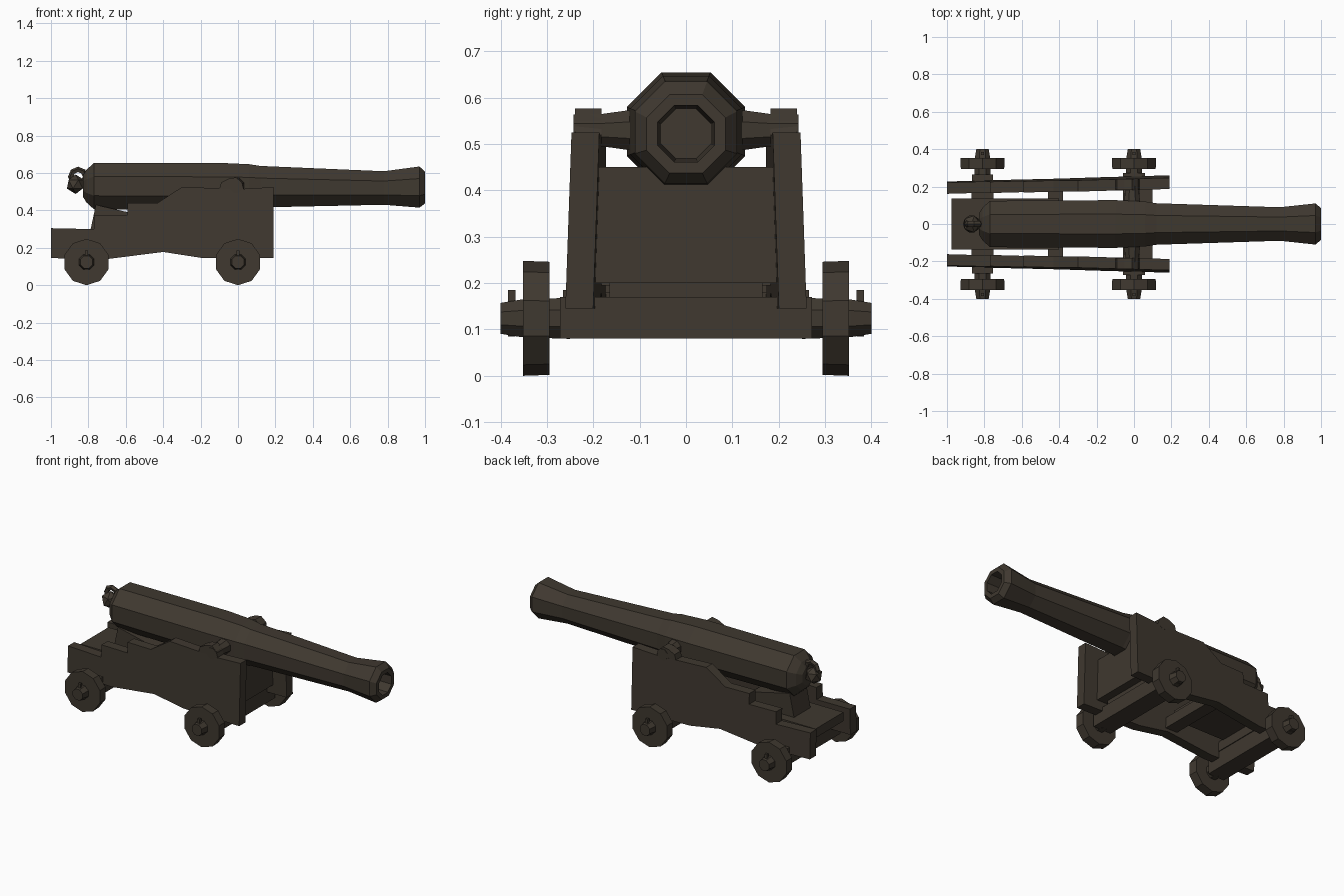
import bpy, bmesh, math
from mathutils import Matrix, Vector

if "Cube" in bpy.data.objects:
    bpy.data.objects.remove(bpy.data.objects["Cube"])

wood = bpy.data.materials.new("dark brown")
wood.diffuse_color = (0.05, 0.04, 0.029, 1)
wood.use_nodes = True
wood.node_tree.nodes["Principled BSDF"].inputs["Base Color"].default_value = wood.diffuse_color


def finish(name, bm):
    bmesh.ops.recalc_face_normals(bm, faces=bm.faces)
    me = bpy.data.meshes.new(name)
    bm.to_mesh(me)
    bm.free()
    me.materials.append(wood)
    ob = bpy.data.objects.new(name, me)
    bpy.context.collection.objects.link(ob)
    return ob


def box(name, x0, x1, y0, y1, z0, z1):
    bm = bmesh.new()
    bmesh.ops.create_cube(bm, size=1)
    for v in bm.verts:
        v.co = Vector(((x0 + x1) / 2 + v.co.x * (x1 - x0),
                       (y0 + y1) / 2 + v.co.y * (y1 - y0),
                       (z0 + z1) / 2 + v.co.z * (z1 - z0)))
    return finish(name, bm)


def lathe(name, rings, sides, axis, turn=0.0):
    """rings: (position along axis, radius, centre x or y, centre z)"""
    bm = bmesh.new()
    loops = []
    for p, r, c, cz in rings:
        loop = []
        for i in range(sides):
            a = 2 * math.pi * i / sides + turn
            u, w = c + r * math.cos(a), cz + r * math.sin(a)
            loop.append(bm.verts.new((p, u, w) if axis == 'X' else (u, p, w)))
        loops.append(loop)
    for a, b in zip(loops, loops[1:]):
        for i in range(sides):
            j = (i + 1) % sides
            bm.faces.new((a[i], a[j], b[j], b[i]))
    bm.faces.new(loops[0])
    bm.faces.new(loops[-1])
    return finish(name, bm)


def prism(name, profile, ya, yb):
    """side profile (x, z) between two y functions"""
    bm = bmesh.new()
    a = [bm.verts.new((x, ya(x, z), z)) for x, z in profile]
    b = [bm.verts.new((x, yb(x, z), z)) for x, z in profile]
    n = len(profile)
    bm.faces.new(a)
    bm.faces.new(b)
    for i in range(n):
        j = (i + 1) % n
        bm.faces.new((a[i], a[j], b[j], b[i]))
    return finish(name, bm)


# barrel with flared muzzle and hollow bore
lathe("barrel", [(x, r, 0, z) for x, r, z in (
    (-0.83, 0.06, 0.53), (-0.81, 0.095, 0.53), (-0.77, 0.134, 0.53),
    (-0.1, 0.138, 0.527), (0.06, 0.13, 0.527), (0.12, 0.12, 0.527),
    (0.78, 0.097, 0.52), (0.97, 0.119, 0.525), (1.0, 0.092, 0.522),
    (1.0, 0.066, 0.522), (0.75, 0.058, 0.522))], 8, 'X', math.pi / 8)

# knob and ring at the breech
bm = bmesh.new()
bmesh.ops.create_icosphere(bm, subdivisions=1, radius=0.052,
                           matrix=Matrix.Translation((-0.868, 0, 0.54)))
finish("breech_knob", bm)
bpy.ops.mesh.primitive_torus_add(major_segments=8, minor_segments=5, major_radius=0.038,
                                 minor_radius=0.016, location=(-0.855, 0, 0.58),
                                 rotation=(math.pi / 2, 0, 0))
bpy.context.object.name = "breech_ring"
bpy.context.object.data.materials.append(wood)

# stepped side cheeks
cheek = [(-1, 0.145), (-0.7, 0.14), (-0.4, 0.178), (-0.2, 0.147), (0.19, 0.145),
         (0.19, 0.525), (0.02, 0.515), (-0.3, 0.525), (-0.43, 0.44), (-0.59, 0.44),
         (-0.59, 0.375), (-0.77, 0.375), (-0.77, 0.3), (-1, 0.305)]


def inner(x, z):
    return 0.167 + (x + 1) * 0.028 - (z - 0.145) * 0.035


for s, side in ((-1, "right"), (1, "left")):
    prism(side + "_cheek", cheek, lambda x, z: s * inner(x, z),
          lambda x, z: s * (inner(x, z) + 0.06))
    # trunnion and its cap
    lathe(side + "_trunnion", [(s * 0.1, 0.05, -0.01, 0.53), (s * 0.18, 0.038, -0.01, 0.53),
                               (s * 0.243, 0.036, -0.01, 0.53)], 8, 'Y', math.pi / 8)
    prism(side + "_trunnion_cap", [(-0.1, 0.515), (0.03, 0.515), (0.02, 0.55),
                                   (-0.01, 0.577), (-0.05, 0.57), (-0.09, 0.55)],
          lambda x, z: s * 0.182, lambda x, z: s * 0.24)
    # wheels, hubs, axle ends and pins
    for cx, end in ((0.0, "front"), (-0.81, "rear")):
        tag = end + "_" + side
        lathe(tag + "_wheel", [(s * 0.295, 0.122, cx, 0.124), (s * 0.352, 0.124, cx, 0.124)],
              10, 'Y', math.pi / 2)
        lathe(tag + "_axle_end", [(s * 0.25, 0.048, cx, 0.124), (s * 0.355, 0.044, cx, 0.124),
                                  (s * 0.4, 0.036, cx, 0.124)], 8, 'Y', math.pi / 8)
        box(tag + "_linch_pin", cx - 0.008, cx + 0.008, *sorted((s * 0.368, s * 0.384)),
            0.085, 0.185)

# axles
box("front_axle", -0.06, 0.06, -0.272, 0.272, 0.08, 0.17)
box("rear_axle", -0.865, -0.755, -0.265, 0.265, 0.08, 0.185)

# cross board between the cheeks, with a rail under it
box("transom", 0.03, 0.1, -0.2, 0.2, 0.2, 0.45)
box("transom_rail", -0.05, 0.05, -0.165, 0.165, 0.165, 0.2)

# bed and wedge carrying the breech
box("stool_bed", -0.975, -0.4, -0.135, 0.135, 0.235, 0.29)
box("bed_support", -0.87, -0.75, -0.18, 0.18, 0.18, 0.24)
box("bed_bolster", -0.46, -0.38, -0.2, 0.2, 0.195, 0.26)
prism("wedge", [(-0.79, 0.29), (-0.5, 0.29), (-0.5, 0.37), (-0.76, 0.43)],
      lambda x, z: -0.08, lambda x, z: 0.08)
